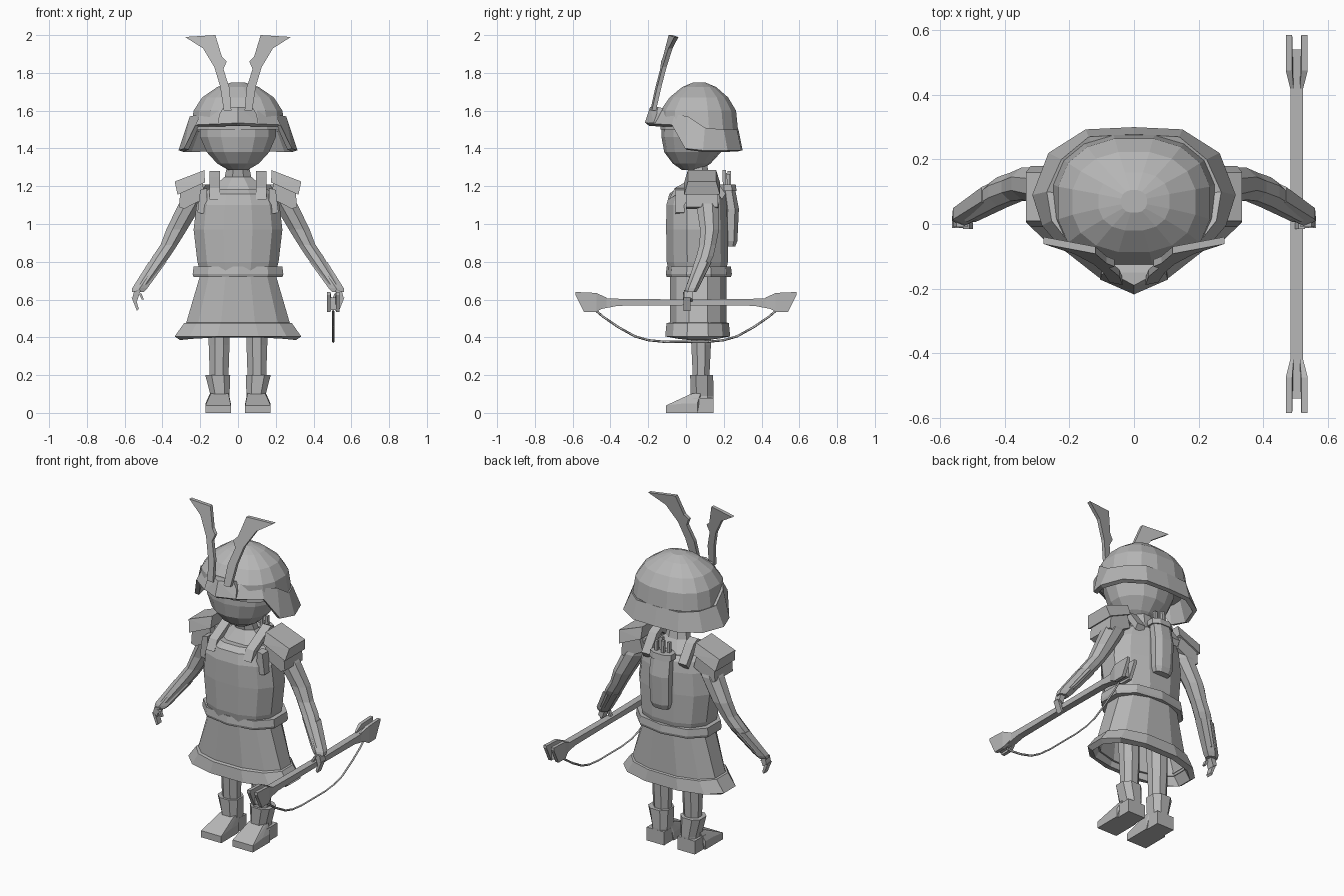
import bpy, bmesh, math
from mathutils import Vector

if "Cube" in bpy.data.objects:
    bpy.data.objects.remove(bpy.data.objects["Cube"])

GREY = bpy.data.materials.new("plain grey")
GREY.diffuse_color = (0.47, 0.47, 0.47, 1)
GREY.use_nodes = True
GREY.node_tree.nodes["Principled BSDF"].inputs["Base Color"].default_value = GREY.diffuse_color


def finish(name, bm, mirror=False, thick=0):
    bmesh.ops.recalc_face_normals(bm, faces=bm.faces)
    me = bpy.data.meshes.new(name)
    bm.to_mesh(me)
    bm.free()
    me.materials.append(GREY)
    ob = bpy.data.objects.new(name, me)
    bpy.context.collection.objects.link(ob)
    if thick:
        m = ob.modifiers.new("thickness", 'SOLIDIFY')
        m.thickness, m.offset = thick, -1
    if mirror:
        m = ob.modifiers.new("mirror", 'MIRROR')
        m.use_clip = False
        m.use_mirror_merge = True
    return ob


def loft(name, rings, n=12, p=1.0, caps=True, mirror=False, thick=0):
    """Stack of horizontal rings (z, cx, cy, rx, ry)."""
    power = lambda v: math.copysign(abs(v) ** p, v)
    unit = [(power(math.cos((k + .5) * math.tau / n)), power(math.sin((k + .5) * math.tau / n)))
            for k in range(n)]
    top = max(u for u, v in unit)
    side = max(v for u, v in unit)
    bm = bmesh.new()
    loops = [[bm.verts.new((cx + rx * u / top, cy + ry * v / side, z)) for u, v in unit]
             for z, cx, cy, rx, ry in rings]
    for a, b in zip(loops, loops[1:]):
        for k in range(n):
            bm.faces.new((a[k], a[(k + 1) % n], b[(k + 1) % n], b[k]))
    if caps:
        bm.faces.new(loops[0])
        bm.faces.new(loops[-1])
    return finish(name, bm, mirror, thick)


def hull(name, pts, mirror=False):
    bm = bmesh.new()
    for p in pts:
        bm.verts.new(p)
    r = bmesh.ops.convex_hull(bm, input=bm.verts)
    loose = [v for v in bm.verts if not v.link_faces]
    bmesh.ops.delete(bm, geom=loose, context='VERTS')
    bmesh.ops.dissolve_limit(bm, angle_limit=.02, verts=bm.verts, edges=bm.edges)
    return finish(name, bm, mirror)


def slab_x(name, profile, x0, x1, mirror=False):
    """Extrude a (y, z) profile from x0 to x1."""
    bm = bmesh.new()
    a = [bm.verts.new((x0, y, z)) for y, z in profile]
    b = [bm.verts.new((x1, y, z)) for y, z in profile]
    bm.faces.new(a)
    bm.faces.new(b)
    for k in range(len(a)):
        j = (k + 1) % len(a)
        bm.faces.new((a[k], a[j], b[j], b[k]))
    return finish(name, bm, mirror)


# Head and neck
loft("head", [(1.285, 0, .03, .05, .05), (1.32, 0, .03, .11, .10), (1.38, 0, .035, .165, .15),
              (1.46, 0, .04, .20, .17), (1.58, 0, .045, .205, .175)], 14)
loft("neck", [(1.12, 0, .07, .17, .11), (1.18, 0, .075, .15, .10), (1.25, 0, .075, .07, .05),
              (1.32, 0, .06, .055, .05)], 8)

# Helmet dome, sloping brim, crest plate and crest horns
loft("helmet_dome", [(1.50, 0, .07, .25, .205), (1.60, 0, .065, .235, .20), (1.67, 0, .068, .19, .155),
                     (1.725, 0, .07, .11, .09), (1.748, 0, .07, .04, .035)], 16, .85)
upper = [(0, -.15, 1.60), (.10, -.125, 1.60), (.20, -.06, 1.58), (.255, .01, 1.57),
         (.27, .10, 1.51), (.225, .20, 1.50), (.14, .27, 1.50), (0, .278, 1.50)]
lower = [(0, -.215, 1.535), (.11, -.165, 1.53), (.225, -.075, 1.525), (.285, -.005, 1.40),
         (.315, .09, 1.39), (.265, .22, 1.39), (.15, .293, 1.39), (0, .30, 1.39)]
bm = bmesh.new()
ups = [bm.verts.new(v) for v in upper]
lows = [bm.verts.new(v) for v in lower]
for i in range(len(ups) - 1):
    bm.faces.new((ups[i], lows[i], lows[i + 1], ups[i + 1]))
bmesh.ops.recalc_face_normals(bm, faces=bm.faces)
if bm.faces[:][4].normal.x < 0:
    bmesh.ops.reverse_faces(bm, faces=bm.faces)
bmesh.ops.solidify(bm, geom=bm.faces[:], thickness=.025)
finish("helmet_brim", bm, True)
hull("crest_plate", [(s * x, y, z) for s in (1, -1) for x, y, z in
     [(0, -.218, 1.535), (.105, -.172, 1.535), (.10, -.155, 1.58), (.075, -.15, 1.62),
      (0, -.19, 1.62), (.075, -.11, 1.61), (.10, -.11, 1.54)]])
outline = [(.075, 1.60), (.095, 1.73), (.125, 1.83), (.185, 1.93), (.28, 1.99), (.12, 2.0),
           (.085, 1.885), (.06, 1.86), (.077, 1.82), (.045, 1.72), (.035, 1.60)]
bm = bmesh.new()
f = bm.faces.new([bm.verts.new((x, -.18 + .2 * (z - 1.62) + .2 * (x - .06), z)) for x, z in outline])
g = bmesh.ops.extrude_face_region(bm, geom=[f])
bmesh.ops.translate(bm, vec=(0, .022, 0), verts=[v for v in g["geom"] if isinstance(v, bmesh.types.BMVert)])
bm.faces.new(list(f.verts)) if not f.is_valid else None
finish("crest_horn", bm, True)

# Body armour, straps and belt
loft("chest_armour", [(.74, 0, .06, .20, .15), (.80, 0, .06, .215, .162), (.97, 0, .058, .235, .163),
                      (1.10, 0, .056, .22, .16), (1.16, 0, .06, .19, .148), (1.185, 0, .065, .155, .12)],
     12, .85)
slab_x("shoulder_strap", [(-.09, 1.13), (-.06, 1.19), (.05, 1.25), (.10, 1.28), (.14, 1.26), (.21, 1.16),
                          (.19, 1.13), (.12, 1.23), (.09, 1.25), (-.03, 1.17)], .095, .15, True)
loft("belt", [(.72, 0, .068, .235, .17), (.735, 0, .068, .24, .175), (.775, 0, .068, .235, .17)], 10, .85)

# Skirt and hem, both open underneath
loft("skirt", [(.44, 0, .065, .285, .15), (.73, 0, .065, .20, .15)], 12, .85, False, thick=.02)
loft("skirt_hem", [(.405, 0, .062, .335, .172), (.475, 0, .062, .285, .165), (.48, 0, .064, .265, .145)],
     12, .85, False, thick=.035)

# Legs, boots and feet
loft("leg", [(.15, .10, .08, .048, .042), (.36, .10, .08, .055, .052), (.66, .10, .07, .06, .06)],
     8, mirror=True)
loft("boot_shaft", [(.03, .10, .085, .05, .057), (.09, .095, .085, .05, .06), (.20, .107, .083, .066, .061)],
     8, .8, mirror=True)
hull("foot", [(x, y, z) for x in (.038, .172) for y, z in
              [(-.105, 0), (-.105, .04), (-.01, .05), (.06, .05), (.06, 0)]] +
     [(x, y, z) for x in (.05, .145) for y, z in [(-.01, .065), (.025, .10), (.08, .11)]], True)
hull("heel", [(x, y, z) for x in (.045, .16) for y in (.04, .145) for z in (0, .08)], True)

# Arms, cuffs and hands
loft("arm", [(1.21, .19, .09, .05, .05), (1.10, .255, .115, .062, .06), (.97, .325, .125, .055, .05),
             (.89, .365, .115, .045, .044), (.83, .405, .10, .046, .045), (.68, .505, .04, .034, .034)],
     8, mirror=True)
loft("cuff", [(.80, .425, .092, .047, .045), (.66, .52, .032, .04, .035), (.64, .53, .024, .032, .03)],
     6, mirror=True)
hull("palm", [(x, y, z) for y in (-.01, .035) for x, z in
              [(.515, .65), (.55, .645), (.56, .605), (.535, .59)]], True)
hull("fingers", [(x, y, z) for y in (-.012, .025) for x, z in
                 [(.563, .61), (.54, .60), (.525, .55), (.535, .54)]], True)
hull("thumb", [(x, y, z) for y in (-.015, .005) for x, z in
               [(.53, .64), (.51, .63), (.498, .60), (.51, .60)]], True)

# Shoulder guards: sloping cap and hanging plate
hull("shoulder_cap", [(x, y, z) for y in (-.01, .18) for x, z in
                      [(.175, 1.22), (.32, 1.155)]] +
     [(x, y, z) for y in (.01, .16) for x, z in [(.178, 1.285), (.335, 1.225)]], True)
hull("shoulder_plate", [(x, y, z) for y in (0, .17) for x, z in
                        [(.19, 1.22), (.305, 1.18), (.312, 1.09), (.285, 1.08), (.17, 1.14)]], True)
hull("armpit_plate", [(x, y, z) for y in (-.055, .0) for x, z in
                      [(.165, 1.19), (.20, 1.18), (.215, 1.06), (.16, 1.05)]], True)

# Quiver with arrows
loft("quiver", [(.88, 0, .235, .05, .025), (.91, 0, .237, .06, .035), (1.08, 0, .24, .065, .04),
                (1.18, 0, .225, .062, .036)], 8, .85)
loft("quiver_rim", [(1.175, 0, .223, .072, .045), (1.21, 0, .22, .07, .043)], 8, .85)
for i, (x, y, h) in enumerate([(-.035, .215, 1.27), (-.01, .235, 1.28), (.018, .208, 1.285), (.038, .23, 1.265)]):
    loft("arrow_%d" % i, [(1.0, x, y, .008, .008), (h, x, y - .006, .009, .009)], 4)

# Bow stave with forked tips
slab_x("bow_stave", [(-.54, .61), (-.42, .605), (0, .60), (.42, .605), (.54, .61), (.54, .545),
                     (.45, .55), (.36, .567), (0, .57), (-.36, .567), (-.45, .55), (-.54, .545)], .484, .524)
for s, end in ((-1, "front"), (1, "back")):
    for d in (-1, 1):
        x = .504
        hull("bow_tip_%s_%d" % (end, d),
             [(x + d * w, s * y, z) for w in (.014, .034) for y, z in
              [(.585, .64), (.585, .625), (.54, .535), (.475, .535), (.475, .635)]] +
             [(x + d * w, s * .42, z) for w in (.01, .02) for z in (.565, .61)])

# Bow string
half = [(.475, .54), (.44, .51), (.36, .455), (.27, .405), (.20, .385), (.11, .376)]
path = [(-y, z) for y, z in half] + half[::-1]
curve = bpy.data.curves.new("string_path", 'CURVE')
curve.dimensions = '3D'
curve.bevel_depth, curve.bevel_resolution = .006, 0
sp = curve.splines.new('POLY')
sp.points.add(len(path) - 1)
for pt, (y, z) in zip(sp.points, path):
    pt.co = (.504, y, z, 1)
curve.materials.append(GREY)
bpy.context.collection.objects.link(bpy.data.objects.new("bow_string", curve))
